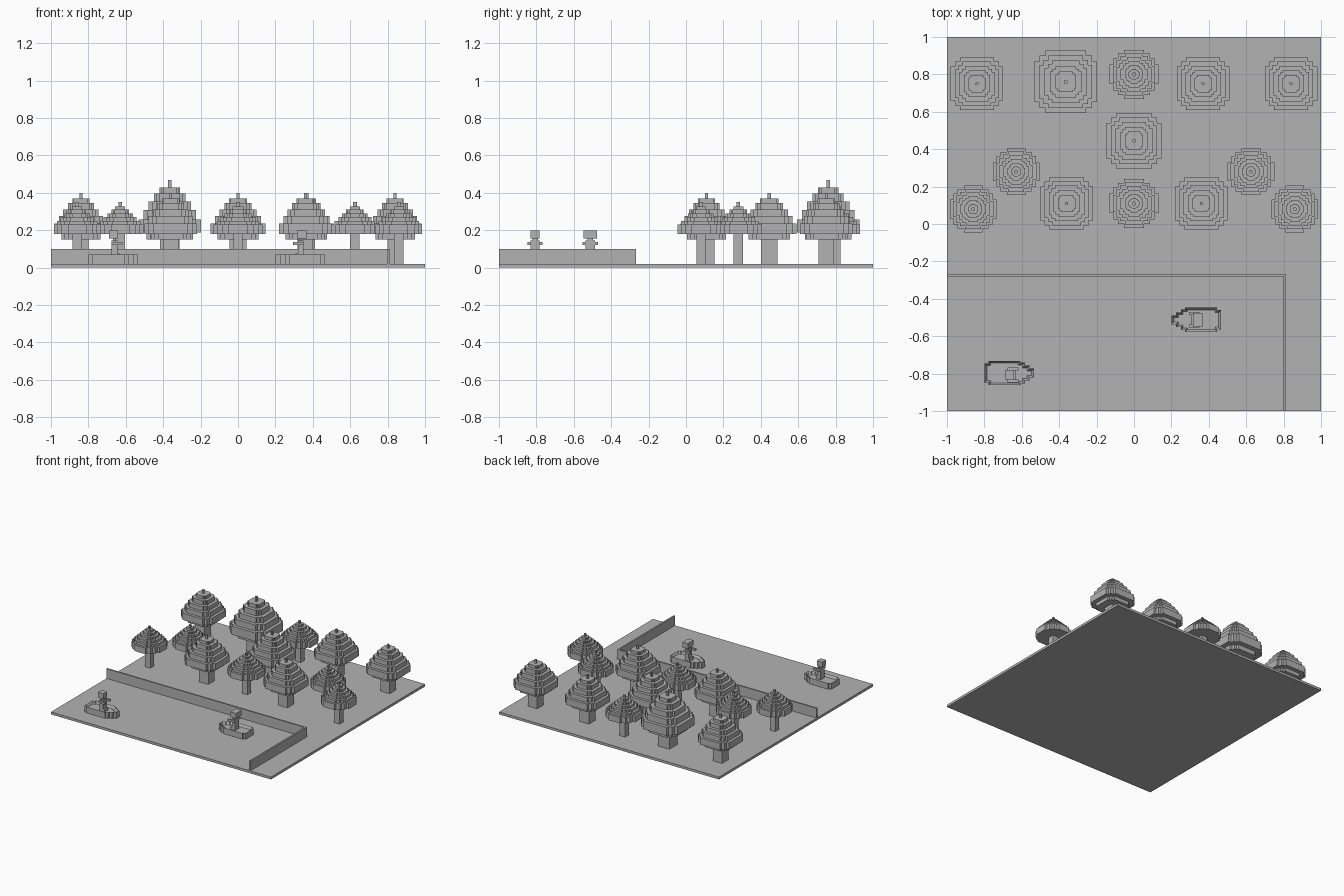
import bpy
import bmesh

old = bpy.data.objects.get("Cube")
if old:
    bpy.data.objects.remove(old)

# One plain grey for everything
grey = bpy.data.materials.new("plain grey")
grey.use_nodes = True
colour = (0.45, 0.45, 0.45, 1)
grey.diffuse_color = colour
bsdf = next(n for n in grey.node_tree.nodes if n.type == 'BSDF_PRINCIPLED')
bsdf.inputs["Base Color"].default_value = colour

GROUND = 0.02


def finish(bm, name, at=(0, 0, 0)):
    bmesh.ops.recalc_face_normals(bm, faces=bm.faces)
    mesh = bpy.data.meshes.new(name)
    bm.to_mesh(mesh)
    bm.free()
    mesh.materials.append(grey)
    ob = bpy.data.objects.new(name, mesh)
    ob.location = at
    bpy.context.collection.objects.link(ob)
    return ob


def prism(bm, edges, widths, z0, z1, scale=1.0):
    """Extrude a stepped outline: column i spans edges[i:i+2], half as deep as widths[i]."""
    half = []
    for a, b, w in zip(edges, edges[1:], widths):
        half += [(a, w), (b, w)]
    loop = half + [(x, -y) for x, y in reversed(half)]
    face = bm.faces.new([bm.verts.new((x * scale, y * scale, z0)) for x, y in loop])
    face.normal_update()
    out = bmesh.ops.extrude_face_region(bm, geom=[face], use_keep_orig=True)["geom"]
    for v in out:
        if isinstance(v, bmesh.types.BMVert):
            v.co.z = z1
    return next(f for f in out if isinstance(f, bmesh.types.BMFace))


def block(bm, x0, x1, y0, y1, z0, z1):
    corners = [bm.verts.new((x, y, z0)) for x, y in ((x0, y0), (x1, y0), (x1, y1), (x0, y1))]
    face = bm.faces.new(corners)
    out = bmesh.ops.extrude_face_region(bm, geom=[face], use_keep_orig=True)["geom"]
    for v in out:
        if isinstance(v, bmesh.types.BMVert):
            v.co.z = z1


def disc(steps):
    """Mirror quarter steps into a full stepped disc."""
    edges = [-s for s in steps] + steps[::-1]
    widths = steps[::-1]
    return edges, widths[:-1] + [1] + widths[:-1][::-1]


# Ground and the corner of low walls
bm = bmesh.new()
block(bm, -1, 1, -1, 1, 0, GROUND)
finish(bm, "ground")
bm = bmesh.new()
block(bm, -1, 0.813, -0.28, -0.267, GROUND, 0.10)
finish(bm, "long_wall")
bm = bmesh.new()
block(bm, 0.80, 0.813, -1, -0.28, GROUND, 0.10)
finish(bm, "short_wall")

# Crown layers as (top height, radius), both measured from the crown's base
BROAD = [(0.03, 0.105), (0.085, 0.14), (0.125, 0.118), (0.16, 0.095),
         (0.195, 0.07), (0.22, 0.046), (0.25, 0.008)]
CONE = [(0.025, 0.125), (0.05, 0.125), (0.07, 0.108), (0.09, 0.088), (0.11, 0.068),
        (0.13, 0.047), (0.148, 0.027), (0.17, 0.01)]


def tree(name, x, y, layers, base, steps, trunk, wide=1.0, tall=1.0):
    bm = bmesh.new()
    block(bm, -trunk, trunk, -trunk, trunk, GROUND, base + 0.01)
    z = base
    edges, widths = disc(steps)
    for top, radius in layers:
        z1 = base + top * tall
        prism(bm, edges, widths, z, z1, radius * wide)
        z = z1
    finish(bm, name, (x, y, 0))


broad_steps = [1, 0.84, 0.65]
cone_steps = [1, 0.84, 0.66, 0.4]
for x, y in ((-0.84, 0.75), (0.37, 0.75), (0.84, 0.75), (-0.36, 0.11), (0.36, 0.11)):
    tree("broad_tree", x, y, BROAD, 0.15, broad_steps, 0.042)
tree("middle_broad_tree", 0, 0.445, BROAD, 0.15, broad_steps, 0.045, wide=1.05)
tree("large_broad_tree", -0.365, 0.76, BROAD, 0.15, broad_steps, 0.052, wide=1.19, tall=1.27)
for x, y in ((0, 0.8), (0, 0.11), (-0.63, 0.28), (0.625, 0.28), (-0.86, 0.08), (0.86, 0.08)):
    tree("cone_tree", x, y, CONE, 0.18, cone_steps, 0.025, wide=1.05 if x == 0 else 1.0)


# Boats, blunt at the stern and stepped to the bow, with a hollow deck
def boat(x, y, turn):
    bm = bmesh.new()
    top = prism(bm, [-0.132, -0.112, 0.06, 0.083, 0.108, 0.132],
                [0.052, 0.065, 0.056, 0.04, 0.024], GROUND, 0.07)
    bmesh.ops.inset_region(bm, faces=[top], thickness=0.012, use_even_offset=True)
    for v in top.verts:
        v.co.z = 0.05
    hull = finish(bm, "boat_hull", (x, y, 0))
    hull.scale.x = hull.scale.y = turn


def figure(x, y, turn, head_half, arm_half):
    bm = bmesh.new()
    block(bm, -0.012, 0.018, -0.025, 0.025, 0.045, 0.145)
    block(bm, -0.004, 0.01, -0.015, 0.015, 0.14, 0.16)
    block(bm, -0.028, 0.022, -head_half, head_half, 0.157, 0.20)
    for s in (-1, 1):
        block(bm, -0.012, 0.045, s * arm_half - 0.008, s * arm_half + 0.008, 0.122, 0.138)
    block(bm, 0.0, 0.03, -0.025, 0.025, 0.05, 0.075)
    person = finish(bm, "seated_figure", (x, y, 0))
    person.scale.x = person.scale.y = turn


boat(-0.667, -0.797, 1)
figure(-0.663, -0.807, 1, 0.025, 0.033)
boat(0.333, -0.512, -1)
figure(0.338, -0.512, -1, 0.037, 0.034)
